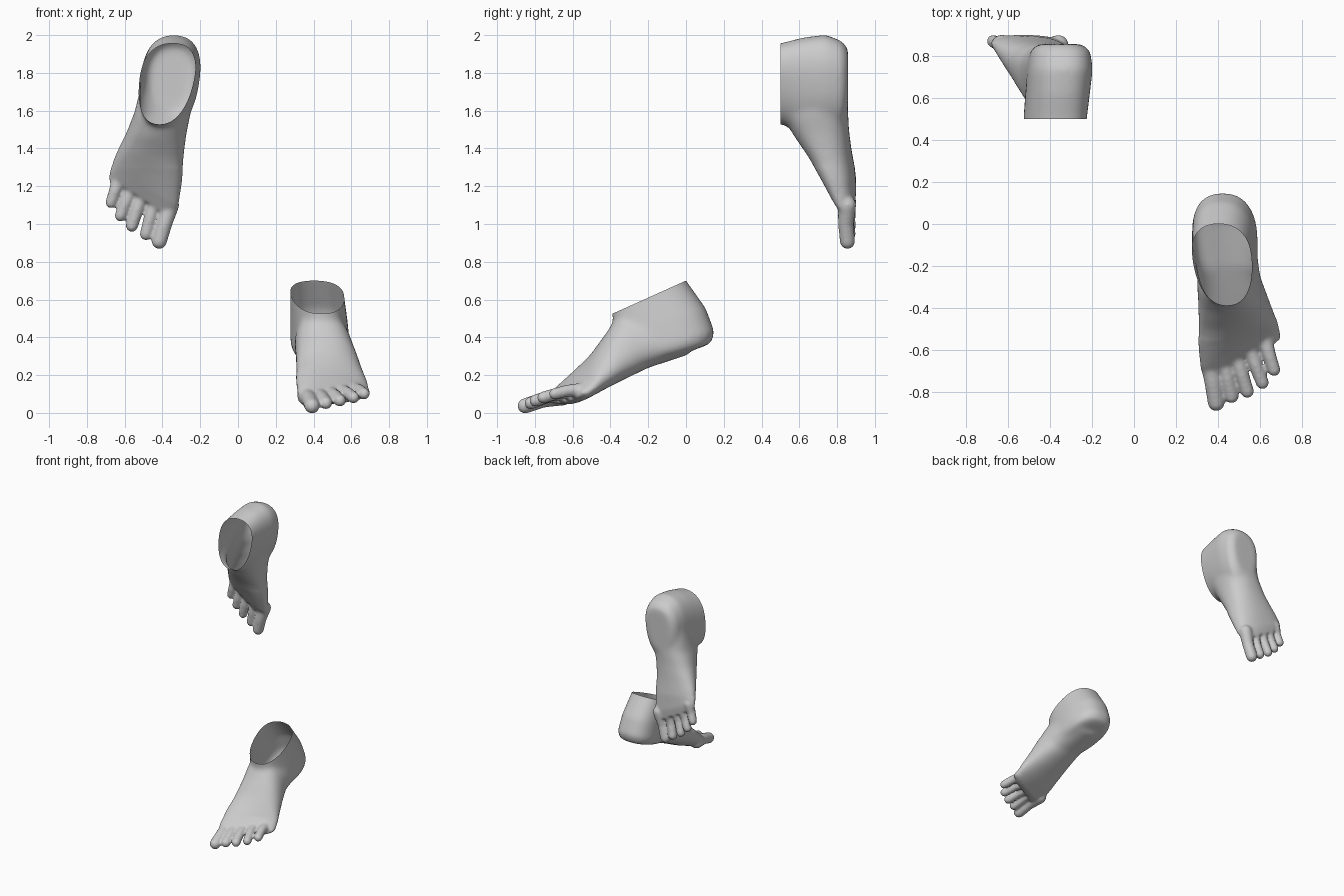
import bpy, bmesh, math
from mathutils import Vector

if "Cube" in bpy.data.objects:
    bpy.data.objects.remove(bpy.data.objects["Cube"])

RING = 36
TAPER = 0.12


def power(v, p=0.85):
    return math.copysign(abs(v) ** p, v)


def loft(bm, stations, axis):
    """Closed tube; station = inner x, outer x, (y, z) start, (y, z) end, skew, slant."""
    rings = []
    for xi, xo, y0, z0, y1, z1, skew, slant in stations:
        cx, a = (xi + xo) / 2, (xo - xi) / 2
        mid = Vector((cx, (y0 + y1) / 2, (z0 + z1) / 2))
        half = Vector((0, (y1 - y0) / 2, (z1 - z0) / 2))
        ring = []
        for i in range(RING):
            t = 2 * math.pi * i / RING
            c, s = power(math.cos(t)), power(math.sin(t))
            p = mid + half * s + axis * (slant * abs(a) * c)
            p.x += a * (c * (1 - TAPER * s) - skew * s)
            ring.append(bm.verts.new(p))
        rings.append(ring)
    faces = [bm.faces.new(rings[0]), bm.faces.new(rings[-1])]
    for r, q in zip(rings, rings[1:]):
        for i in range(RING):
            j = (i + 1) % RING
            faces.append(bm.faces.new((r[i], r[j], q[j], q[i])))
    bmesh.ops.recalc_face_normals(bm, faces=faces)


def toe(bm, root, tip, r_root, r_tip, up):
    """Three balls hulled in pairs: root, slim arched middle, rounded tip."""
    root, tip = Vector(root), Vector(tip)
    mid = root.lerp(tip, 0.5) + up * 0.008
    balls = [(root, r_root), (mid, (r_root + r_tip) * 0.46), (tip, r_tip)]
    for pair in zip(balls, balls[1:]):
        part = bmesh.new()
        for co, r in pair:
            made = bmesh.ops.create_icosphere(part, subdivisions=3, radius=r + 0.003)
            bmesh.ops.translate(part, verts=made["verts"], vec=co)
        hull = bmesh.ops.convex_hull(part, input=part.verts[:])
        junk = set(hull["geom_interior"]) | set(hull["geom_unused"])
        bmesh.ops.delete(part, geom=[g for g in junk if isinstance(g, bmesh.types.BMVert)],
                         context='VERTS')
        bmesh.ops.recalc_face_normals(part, faces=part.faces[:])
        tmp = bpy.data.meshes.new("toe_part")
        part.to_mesh(tmp)
        part.free()
        bm.from_mesh(tmp)
        bpy.data.meshes.remove(tmp)


def foot(name, leg, body, toes, axis, rear, cut_co, cut_no):
    axis, cut_no = Vector(axis).normalized(), Vector(cut_no).normalized()
    bm = bmesh.new()
    loft(bm, leg, axis)
    loft(bm, body, axis)
    for t in toes:
        toe(bm, *t, cut_no)
    mesh = bpy.data.meshes.new(name)
    bm.to_mesh(mesh)
    bm.free()
    obj = bpy.data.objects.new(name, mesh)
    bpy.context.collection.objects.link(obj)

    # fuse the pieces into one skin
    mod = obj.modifiers.new("fuse", 'REMESH')
    mod.mode = 'VOXEL'
    mod.voxel_size = 0.008
    deps = bpy.context.evaluated_depsgraph_get()
    skin = bpy.data.meshes.new_from_object(obj.evaluated_get(deps))
    obj.modifiers.clear()

    # soften: the whole foot a little, heel and instep more
    bm = bmesh.new()
    bm.from_mesh(skin)
    back = [v for v in bm.verts if v.co.dot(axis) > rear]
    for verts, count in ((back, 30), (bm.verts[:], 7)):
        for _ in range(count):
            bmesh.ops.smooth_vert(bm, verts=verts, factor=0.5,
                                  use_axis_x=True, use_axis_y=True, use_axis_z=True)

    # open ankle
    bmesh.ops.bisect_plane(bm, geom=bm.verts[:] + bm.edges[:] + bm.faces[:],
                           plane_co=cut_co, plane_no=cut_no, clear_outer=True)
    bm.to_mesh(skin)
    bm.free()
    obj.data = skin
    bpy.data.meshes.remove(mesh)
    skin.name = name
    skin.shade_smooth()
    return obj


# planted foot, heel raised
foot("left_foot",
     leg=[(.33, .53, .09, .35, -.25, .235, -.05, 0),
          (.295, .575, .135, .37, -.30, .26, -.08, 0),
          (.283, .592, .152, .43, -.35, .27, -.1, 0),
          (.283, .582, .105, .555, -.37, .38, -.12, 0),
          (.283, .562, .0, .703, -.392, .525, -.15, 0),
          (.285, .555, -.06, .80, -.40, .64, -.15, 0)],
     body=[(.31, .57, .02, .31, -.08, .53, 0, 0),
           (.30, .60, -.20, .238, -.36, .52, .05, 0),
           (.305, .635, -.32, .18, -.425, .42, .12, 0),
           (.307, .66, -.42, .13, -.50, .315, .2, .1),
           (.309, .68, -.51, .083, -.555, .25, .22, .3),
           (.318, .686, -.585, .05, -.61, .185, .2, .5),
           (.335, .69, -.64, .055, -.655, .13, .1, .55)],
     toes=[((.362, -.65, .088), (.392, -.852, .037), .046, .038),
           ((.425, -.64, .10), (.466, -.822, .052), .034, .031),
           ((.485, -.615, .107), (.540, -.798, .065), .034, .030),
           ((.550, -.585, .115), (.612, -.757, .081), .034, .029),
           ((.620, -.540, .122), (.668, -.696, .101), .036, .028)],
     axis=(0, .95, .25), rear=-.47,
     cut_co=(0, 0, .70), cut_no=(0, -.41, .912))

# lifted foot, toes pointing down and sole facing back
foot("right_foot",
     leg=[(-.25, -.46, .858, 1.93, .858, 1.6, -.08, 0),
          (-.213, -.495, .825, 1.97, .825, 1.52, -.1, 0),
          (-.203, -.51, .74, 2.003, .74, 1.50, -.12, 0),
          (-.22, -.518, .62, 1.988, .62, 1.49, -.18, 0),
          (-.238, -.525, .50, 1.957, .50, 1.527, -.25, 0),
          (-.245, -.525, .40, 1.94, .40, 1.54, -.25, 0)],
     body=[(-.25, -.50, .845, 1.82, .62, 1.75, 0, 0),
           (-.25, -.545, .858, 1.62, .515, 1.56, 0, 0),
           (-.272, -.585, .863, 1.5, .575, 1.46, .1, 0),
           (-.288, -.625, .877, 1.39, .645, 1.36, .2, .1),
           (-.298, -.652, .895, 1.29, .705, 1.265, .22, .3),
           (-.317, -.668, .902, 1.19, .765, 1.175, .2, .5),
           (-.338, -.675, .895, 1.125, .815, 1.12, .1, .6)],
     toes=[((-.360, .853, 1.10), (-.417, .855, .908), .046, .038),
           ((-.440, .855, 1.13), (-.487, .865, .946), .034, .031),
           ((-.505, .858, 1.16), (-.562, .868, .990), .034, .030),
           ((-.565, .862, 1.19), (-.622, .870, 1.044), .034, .029),
           ((-.630, .865, 1.24), (-.672, .872, 1.113), .036, .028)],
     axis=(0, 0, 1), rear=1.30,
     cut_co=(0, .50, 1.7), cut_no=(0, -1, 0))
